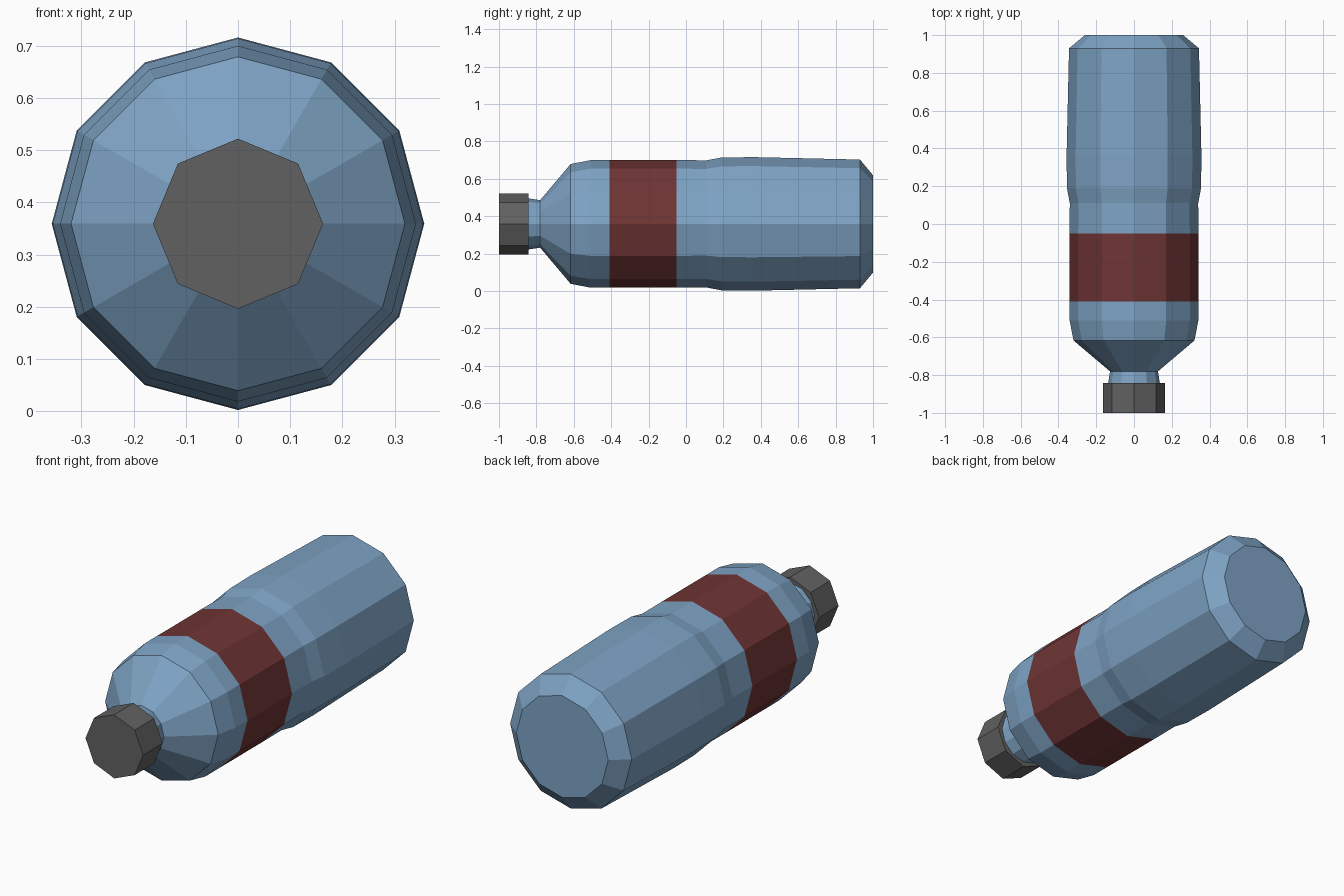
import bpy
import bmesh
from math import cos, sin, tau

if "Cube" in bpy.data.objects:
    bpy.data.objects.remove(bpy.data.objects["Cube"])

AXIS_Z = 0.359  # height of the bottle's long axis


def material(name, rgb):
    mat = bpy.data.materials.new(name)
    mat.diffuse_color = (*rgb, 1)
    mat.use_nodes = True
    mat.node_tree.nodes["Principled BSDF"].inputs["Base Color"].default_value = mat.diffuse_color
    return mat


def lathe_y(name, profile, sides, mats, band=None):
    """Revolve (y, radius) points around the y axis; span `band` uses the second material."""
    bm = bmesh.new()
    rings = [[bm.verts.new((r * cos(tau * i / sides), y, AXIS_Z + r * sin(tau * i / sides)))
              for i in range(sides)] for y, r in profile]
    for s, (a, b) in enumerate(zip(rings, rings[1:])):
        for i in range(sides):
            j = (i + 1) % sides
            face = bm.faces.new((a[i], a[j], b[j], b[i]))
            face.material_index = 1 if s == band else 0
    bm.faces.new(rings[0])
    bm.faces.new(rings[-1])
    bmesh.ops.recalc_face_normals(bm, faces=bm.faces)
    mesh = bpy.data.meshes.new(name)
    bm.to_mesh(mesh)
    bm.free()
    for mat in mats:
        mesh.materials.append(mat)
    obj = bpy.data.objects.new(name, mesh)
    bpy.context.collection.objects.link(obj)
    return obj


blue = material("bottle_blue", (0.21, 0.37, 0.56))
red = material("label_red", (0.16, 0.035, 0.035))
dark = material("cap_grey", (0.12, 0.12, 0.12))

# Bottle: neck, shoulder, label band, waist, wider base and bevelled bottom
bottle_profile = [
    (-0.85, 0.138), (-0.78, 0.127), (-0.617, 0.32), (-0.51, 0.341),
    (-0.41, 0.341), (-0.05, 0.341), (0.11, 0.34), (0.19, 0.355),
    (0.36, 0.357), (0.93, 0.344), (1.0, 0.26),
]
lathe_y("bottle", bottle_profile, 12, [blue, red], band=4)

# Eight-sided screw cap
lathe_y("cap", [(-1.0, 0.163), (-0.843, 0.163)], 8, [dark])
